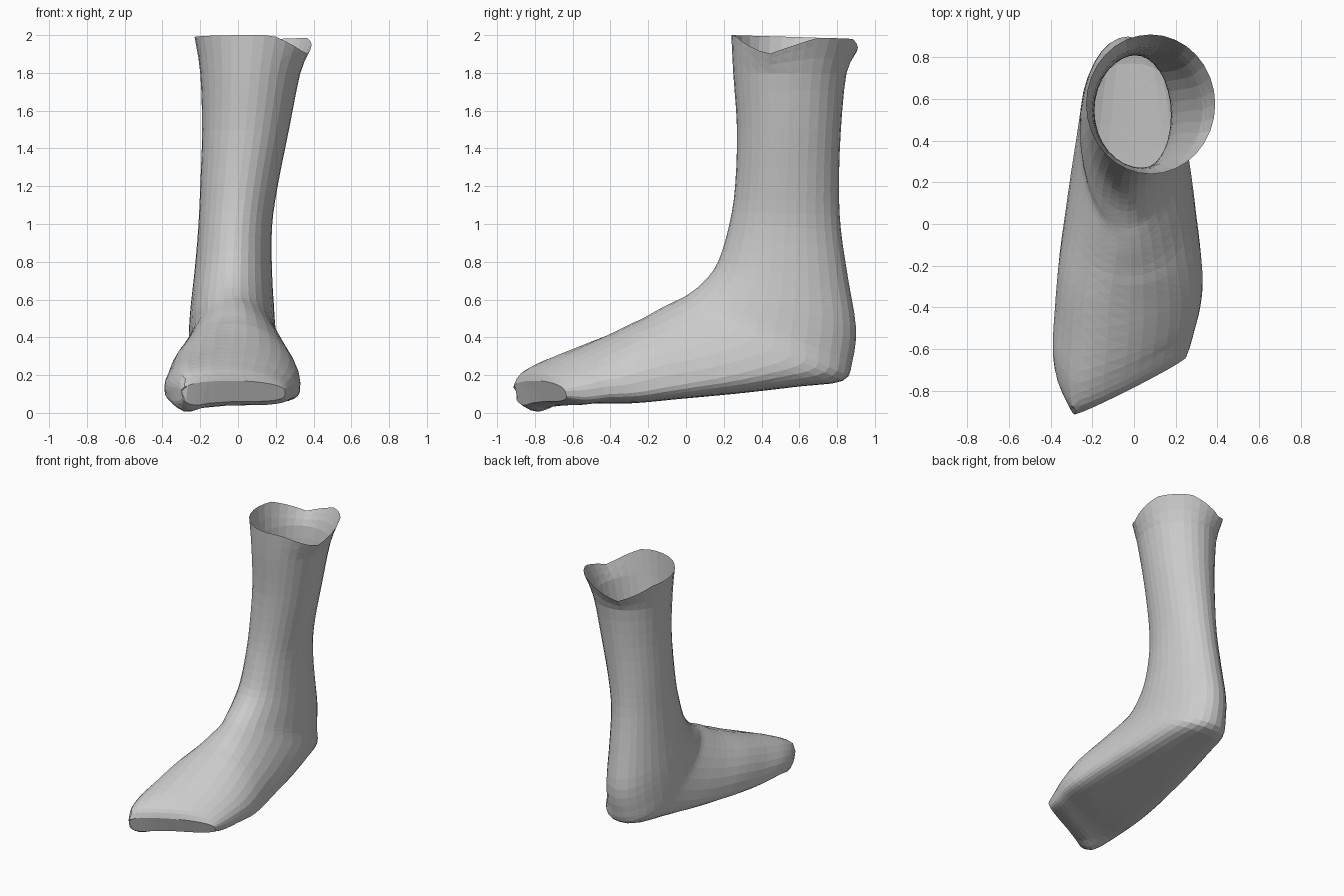
import bpy
import bmesh
import math

cube = bpy.data.objects.get("Cube")
if cube:
    bpy.data.objects.remove(cube, do_unlink=True)

SEGMENTS = 32
STEPS = 3

# Cross-sections from the rim to the toe:
# front y, front z, back y, back z, min x, max x, height of widest point, corner roundness
SECTIONS = [
    (.24, 2.0, .91, 1.98, -.23, .39, .5, 1),
    (.25, 1.8, .85, 1.8, -.2, .33, .5, 1),
    (.27, 1.5, .82, 1.5, -.19, .27, .5, 1),
    (.26, 1.2, .81, 1.2, -.2, .21, .5, 1),
    (.23, 1.0, .82, .97, -.21, .18, .5, 1),
    (.17, .8, .86, .7, -.23, .18, .5, 1),
    (.09, .69, .9, .45, -.25, .19, .5, 1),
    (0, .62, .88, .27, -.26, .2, .47, .95),
    (-.06, .59, .83, .17, -.26, .22, .42, .85),
    (-.14, .55, .6, .14, -.28, .25, .37, .7),
    (-.25, .49, .25, .1, -.32, .29, .33, .58),
    (-.4, .43, -.1, .07, -.36, .32, .33, .5),
    (-.6, .36, -.4, .05, -.38, .33, .33, .5),
    (-.79, .29, -.66, .05, -.39, .31, .36, .5),
    (-.9, .23, -.79, .04, -.37, .28, .42, .5),
    (-.93, .17, -.89, .06, -.3, .25, .5, .5),
]


def clamp(value):
    return max(0.0, min(1.0, value))


def spline(a, b, c, d, t):
    """Catmull-Rom blend of four neighbouring values."""
    return b + .5 * t * (c - a + t * (2*a - 5*b + 4*c - d + t * (3 * (b - c) + d - a)))


def smooth_sections(keys):
    last = len(keys) - 1
    for i in range(last):
        around = [keys[max(0, min(last, i + k))] for k in (-1, 0, 1, 2)]
        for step in range(STEPS):
            yield [spline(*values, step / STEPS) for values in zip(*around)]
    yield keys[last]


def notch(angle, centre):
    """V-shaped dip in the rim around one direction."""
    offset = math.remainder(angle - math.radians(centre), math.tau)
    return .1 * max(0.0, 1 - abs(offset) / .8)


def section_point(section, angle):
    front_y, front_z, back_y, back_z, x_min, x_max, middle, corner = section
    c, s = math.cos(angle), math.sin(angle)
    if s >= 0:
        up = middle + (1 - middle) * s
        # fuller shoulder along the right side of the foot
        if c < 0:
            c = -abs(c) ** (.5 + .5 * corner)
    else:
        up = middle * (1 - abs(s) ** corner)
        c = math.copysign(abs(c) ** corner, c)
    x = (x_min + x_max) / 2 + c * (x_max - x_min) / 2
    y = back_y + (front_y - back_y) * up
    z = back_z + (front_z - back_z) * up
    # slanted toe line
    lean = x + .29
    slope = .5 if lean > 0 else -1.2
    y += clamp((-front_y - .3) / .55) * slope * lean
    # low point under the toe
    if s < 0:
        z -= .04 * math.exp(-((x + .27) ** 2 + (y + .8) ** 2) / .01)
    # notched rim
    z -= clamp((z - 1.8) / .2) * (notch(angle, 25) + notch(angle, -112))
    return x, y, z


# Open shell lofted through the sections, closed at the toe
bm = bmesh.new()
rings = []
for section in smooth_sections(SECTIONS):
    rings.append([bm.verts.new(section_point(section, math.tau * k / SEGMENTS))
                  for k in range(SEGMENTS)])
for upper, lower in zip(rings, rings[1:]):
    for k in range(SEGMENTS):
        n = (k + 1) % SEGMENTS
        bm.faces.new((upper[k], upper[n], lower[n], lower[k]))
bm.faces.new(rings[-1])
bmesh.ops.recalc_face_normals(bm, faces=bm.faces)
bmesh.ops.triangulate(bm, faces=bm.faces)

mesh = bpy.data.meshes.new("boot_shell")
bm.to_mesh(mesh)
bm.free()
boot = bpy.data.objects.new("boot_shell", mesh)
bpy.context.collection.objects.link(boot)

# Plain grey material
grey = bpy.data.materials.new("light_grey")
grey.use_nodes = True
colour = (.6, .6, .6, 1)
grey.diffuse_color = colour
grey.node_tree.nodes["Principled BSDF"].inputs["Base Color"].default_value = colour
mesh.materials.append(grey)
